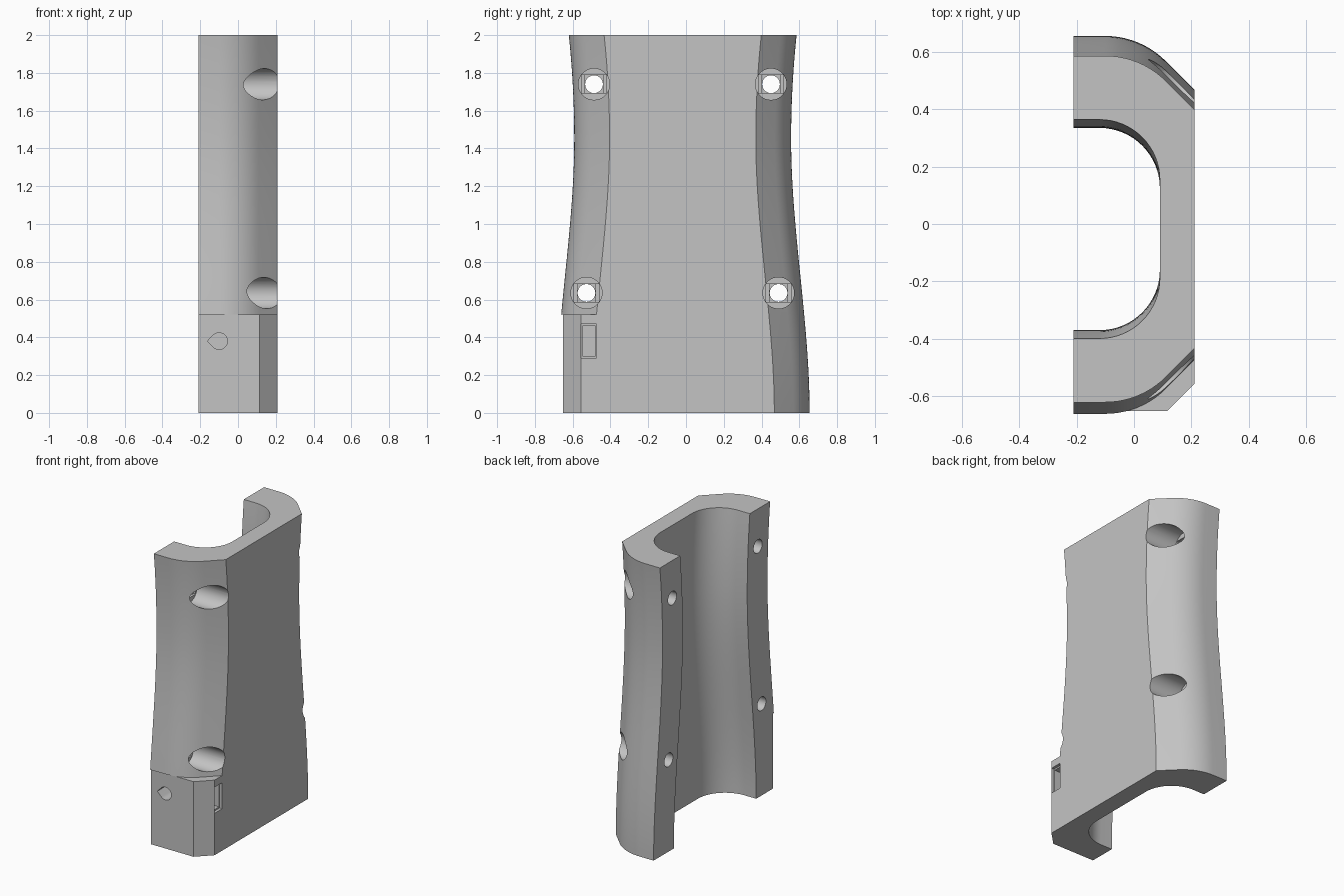
import bpy, bmesh
from math import sin, cos, pi, radians

if "Cube" in bpy.data.objects:
    bpy.data.objects.remove(bpy.data.objects["Cube"], do_unlink=True)

grey = bpy.data.materials.new("plain grey")
grey.use_nodes = True
grey.diffuse_color = (0.55, 0.55, 0.55, 1)
grey.node_tree.nodes["Principled BSDF"].inputs["Base Color"].default_value = (0.55, 0.55, 0.55, 1)

MID_Y = -0.0175      # symmetry plane of the waisted shell
SIDE = 0.21          # half thickness in x
STEP_Z = 0.52        # top of the front block


def loft(name, rings):
    """Closed solid skinned through rings with equal point counts."""
    bm = bmesh.new()
    loops = [[bm.verts.new(p) for p in ring] for ring in rings]
    n = len(loops[0])
    for a, b in zip(loops, loops[1:]):
        for i in range(n):
            j = (i + 1) % n
            bm.faces.new((a[i], a[j], b[j], b[i]))
    bm.faces.new(loops[0])
    bm.faces.new(loops[-1])
    bmesh.ops.recalc_face_normals(bm, faces=bm.faces)
    mesh = bpy.data.meshes.new(name)
    bm.to_mesh(mesh)
    bm.free()
    mesh.materials.append(grey)
    obj = bpy.data.objects.new(name, mesh)
    bpy.context.collection.objects.link(obj)
    return obj


def combine(target, tool, operation):
    """Apply a boolean and discard the tool."""
    mod = target.modifiers.new("boolean", 'BOOLEAN')
    mod.operation = operation
    mod.solver = 'EXACT'
    mod.object = tool
    bpy.context.view_layer.objects.active = target
    bpy.ops.object.modifier_apply(modifier=mod.name)
    bpy.data.objects.remove(tool, do_unlink=True)


def arc(cx, cy, r, start, end, steps):
    return [(cx + r * cos(radians(start + (end - start) * i / steps)),
             cy + r * sin(radians(start + (end - start) * i / steps)))
            for i in range(steps + 1)]


def along_x(points, x0, x1):
    return [[(x, y, z) for y, z in points] for x in (x0, x1)]


def rect(cy, cz, hy, hz):
    return [(cy - hy, cz - hz), (cy + hy, cz - hz), (cy + hy, cz + hz), (cy - hy, cz + hz)]


def half_width(z):
    """Waisted outline: flared foot, narrow middle, slightly flared top."""
    if z < 1.45:
        t = z / 1.45
        return 0.672 - 0.098 * t * t * (3 - 2 * t)
    return 0.574 + 0.029 * ((z - 1.45) / 0.55) ** 2


def outer_half(h):
    return [(-SIDE, h)] + arc(-0.1, h - 0.297, 0.297, 90, 45, 10) + [(SIDE, h - 0.187)]


def inner_half(h):
    return arc(-0.12, h - 0.432, 0.21, 0, 90, 16) + [(-SIDE, h - 0.222)]


def section(z, block_front):
    """C-shaped section, optionally with a square chamfered front."""
    h = half_width(z)
    back_out = [(x, y + MID_Y) for x, y in outer_half(h)]
    inner = inner_half(h)
    front_in = [(x, MID_Y - y) for x, y in reversed(inner)]
    back_in = [(x, MID_Y + y) for x, y in inner]
    if block_front:
        front_out = [(SIDE, -0.556), (0.115, -0.651), (-SIDE, -0.651)]
    else:
        front_out = [(x, MID_Y - y) for x, y in reversed(outer_half(h))]
    return [(x, y, z) for x, y in back_out + front_out + front_in + back_in]


# Waisted shell and its squared lower block
shell = loft("grip_shell", [section(STEP_Z + (2 - STEP_Z) * i / 30, False) for i in range(31)])
base = loft("grip_base", [section(STEP_Z * i / 11, True) for i in range(12)])
combine(shell, base, 'UNION')

# Four counterbored screw holes with stepped seats
for y, z in ((-0.487, 1.74), (0.45, 1.74), (-0.527, 0.635), (0.49, 0.635)):
    bore = arc(y, z, 0.083, 0, 350, 35)
    hole = arc(y, z, 0.047, 0, 345, 23)
    for points, x0, x1 in ((bore, -0.03, 0.3),
                           (rect(y, z, 0.067, 0.0475), -0.045, 0.1),
                           (rect(y, z, 0.0475, 0.0475), -0.06, 0.1),
                           (hole, -0.3, 0.1)):
        combine(shell, loft("screw_cutter", along_x(points, x0, x1)), 'DIFFERENCE')

# Nut pocket with a shallow wider mouth
combine(shell, loft("pocket_cutter", along_x(rect(-0.514, 0.38, 0.035, 0.08), -0.18, 0.3)), 'DIFFERENCE')
combine(shell, loft("mouth_cutter", along_x(rect(-0.514, 0.38, 0.0415, 0.09), 0.19, 0.3)), 'DIFFERENCE')

# Teardrop screw hole in the front of the block
drop = [(-0.162, 0.38)] + arc(-0.1, 0.38, 0.044, -135, 135, 24)
combine(shell, loft("teardrop_cutter", [[(x, y, z) for x, z in drop] for y in (-0.75, -0.5)]), 'DIFFERENCE')

# Smooth curved walls, crisp edges
bpy.ops.object.select_all(action='DESELECT')
shell.select_set(True)
bpy.context.view_layer.objects.active = shell
bpy.ops.object.shade_smooth_by_angle(angle=radians(25))
